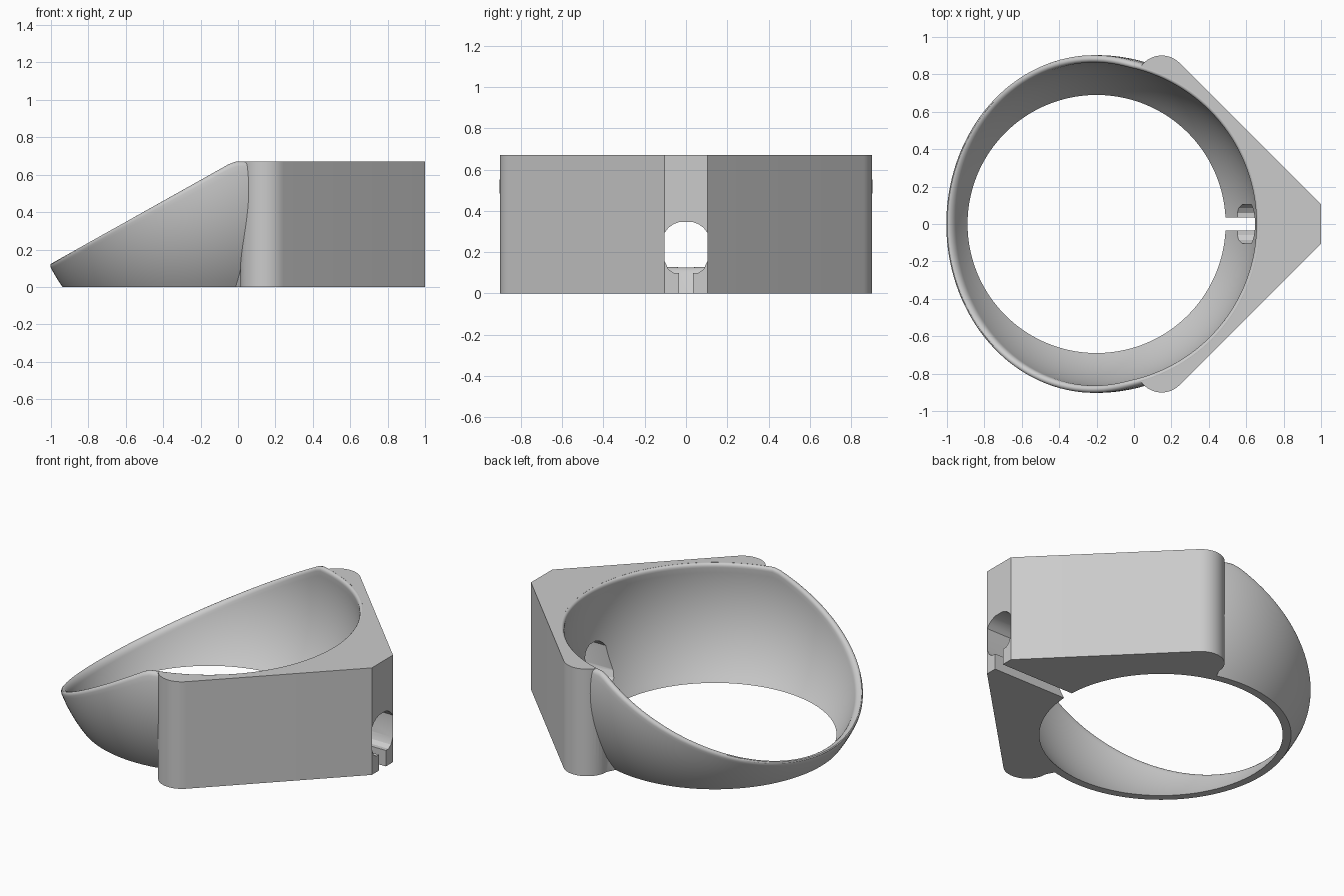
import bpy, bmesh
from math import sin, cos, pi, sqrt, radians

cube = bpy.data.objects.get("Cube")
if cube:
    bpy.data.objects.remove(cube, do_unlink=True)

AXIS_X, MID_Z, TOP = -0.2, 0.52, 0.67
R_IN, R_OUT, LIP = 0.864, 0.903, 0.025

grey = bpy.data.materials.new("plain grey")
grey.use_nodes = True
grey.diffuse_color = (0.6, 0.6, 0.6, 1)
grey.node_tree.nodes["Principled BSDF"].inputs["Base Color"].default_value = (0.6, 0.6, 0.6, 1)


def finish(name, bm):
    bmesh.ops.recalc_face_normals(bm, faces=bm.faces)
    mesh = bpy.data.meshes.new(name)
    bm.to_mesh(mesh)
    bm.free()
    mesh.materials.append(grey)
    obj = bpy.data.objects.new(name, mesh)
    bpy.context.collection.objects.link(obj)
    return obj


def prism(name, points, depth):
    """Extrude a closed outline of 3D points along a depth vector."""
    bm = bmesh.new()
    face = bm.faces.new([bm.verts.new(p) for p in points])
    out = bmesh.ops.extrude_face_region(bm, geom=[face])
    verts = [v for v in out["geom"] if isinstance(v, bmesh.types.BMVert)]
    bmesh.ops.translate(bm, vec=depth, verts=verts)
    return finish(name, bm)


def boolean(target, other, operation):
    mod = target.modifiers.new(operation, "BOOLEAN")
    mod.operation, mod.object, mod.solver = operation, other, "EXACT"
    bpy.context.view_layer.objects.active = target
    bpy.ops.object.modifier_apply(modifier=mod.name)
    bpy.data.objects.remove(other, do_unlink=True)


def radius(ball, z):
    return sqrt(ball ** 2 - (z - MID_Z) ** 2)


def rim_height(a):
    """Height of the slanted rim at a given angle around the ring."""
    h = 0.4
    for _ in range(20):
        x = AXIS_X + radius(R_OUT, h) * cos(a)
        h = min(TOP, 0.15 + 0.548 * (x + 0.97))
    return h


# Ring: thin spherical wall with a slanted, rounded rim
def ring_section(a):
    h = rim_height(a) - LIP
    wall, lip = 20, 8
    path = [(R_IN, h * i / wall) for i in range(wall)]
    mid, half = (R_IN + R_OUT) / 2, (R_OUT - R_IN) / 2
    for i in range(lip + 1):
        t = pi * i / lip
        path.append((mid - half * cos(t), h + LIP * sin(t)))
    path += [(R_OUT, h * i / wall) for i in reversed(range(wall))]
    return [(AXIS_X + radius(b, z) * cos(a), radius(b, z) * sin(a), z) for b, z in path]


SEG = 144
bm = bmesh.new()
loops = [[bm.verts.new(p) for p in ring_section(2 * pi * i / SEG)] for i in range(SEG)]
for i in range(SEG):
    a, b = loops[i], loops[(i + 1) % SEG]
    for j in range(len(a)):
        k = (j + 1) % len(a)
        bm.faces.new((a[j], a[k], b[k], b[j]))
ring = finish("ring_mount", bm)

# Block: pointed plan with rounded shoulders, hollowed to fit the ring
side = [(1, 0.105)]
for i in range(17):
    t = radians(45 + 135 * i / 16)
    side.append((0.148 + 0.135 * cos(t), 0.766 + 0.135 * sin(t)))
side.append((-0.02, 0.7))
outline = side + [(x, -y) for x, y in reversed(side)]
block = prism("block", [(x, y, 0) for x, y in outline], (0, 0, TOP))
bm = bmesh.new()
bmesh.ops.create_uvsphere(bm, u_segments=SEG, v_segments=72, radius=0.886)
bmesh.ops.translate(bm, vec=(AXIS_X, 0, MID_Z), verts=bm.verts)
boolean(block, finish("bore", bm), "DIFFERENCE")
boolean(ring, block, "UNION")

# Cable hole through the point, with a narrow slot below it
half = [(0.06, 0.1), (0.085, 0.117), (0.103, 0.155), (0.103, 0.295),
        (0.085, 0.318), (0.06, 0.336), (0.03, 0.347)]
hole = half + [(-y, z) for y, z in reversed(half)]
boolean(ring, prism("hole", [(0.3, y, z) for y, z in hole], (1, 0, 0)), "DIFFERENCE")
slot = [(-0.034, -0.1), (0.034, -0.1), (0.034, 0.15), (-0.034, 0.15)]
boolean(ring, prism("slot", [(0.3, y, z) for y, z in slot], (1, 0, 0)), "DIFFERENCE")

ring.select_set(True)
bpy.context.view_layer.objects.active = ring
bpy.ops.object.shade_smooth_by_angle(angle=radians(30))
